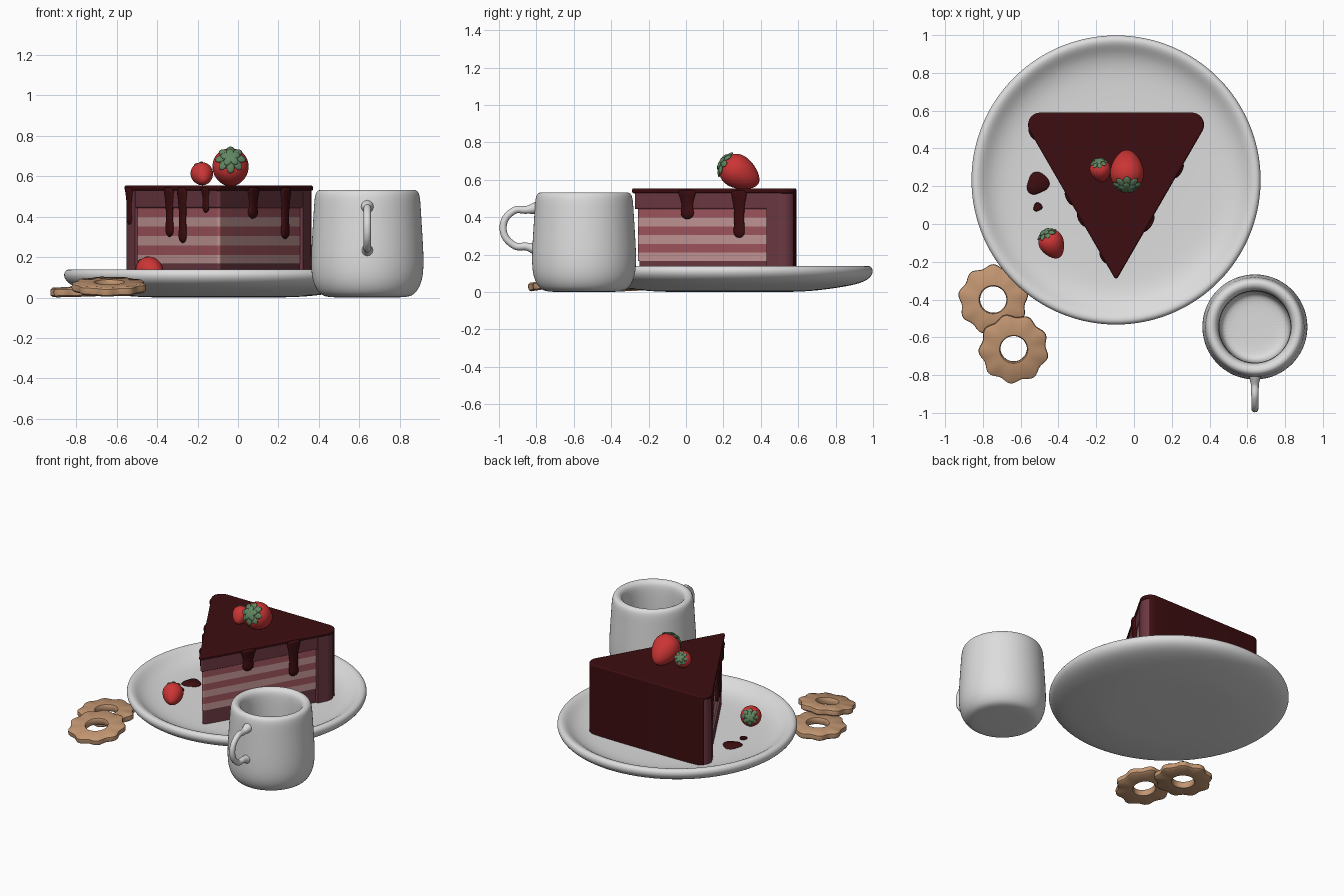
import bpy, bmesh, math
from mathutils import Vector, Matrix

if "Cube" in bpy.data.objects:
    bpy.data.objects.remove(bpy.data.objects["Cube"])

def mat(name, c):
    m = bpy.data.materials.new(name)
    m.diffuse_color = (*c, 1)
    m.use_nodes = True
    m.node_tree.nodes["Principled BSDF"].inputs["Base Color"].default_value = m.diffuse_color
    return m

WHITE = mat("white ceramic", (0.72, 0.72, 0.72))
CHOC = mat("dark chocolate", (0.045, 0.004, 0.005))
PLUM = mat("plum frosting", (0.15, 0.04, 0.055))
CREAM = mat("pale pink cream", (0.56, 0.31, 0.31))
SPONGE = mat("pink sponge", (0.36, 0.095, 0.115))
RED = mat("strawberry red", (0.6, 0.035, 0.035))
GREEN = mat("leaf green", (0.12, 0.24, 0.12))
BISCUIT = mat("biscuit", (0.55, 0.31, 0.17))

def finish(name, bm, material, matrix=Matrix(), angle=None, subsurf=0, bevel=0):
    bmesh.ops.remove_doubles(bm, verts=bm.verts, dist=1e-5)
    bmesh.ops.recalc_face_normals(bm, faces=bm.faces)
    me = bpy.data.meshes.new(name)
    bm.to_mesh(me)
    bm.free()
    me.materials.append(material)
    o = bpy.data.objects.new(name, me)
    bpy.context.collection.objects.link(o)
    o.matrix_world = matrix
    for p in me.polygons:
        p.use_smooth = True
    if bevel:
        b = o.modifiers.new("bevel", 'BEVEL')
        b.width, b.segments, b.limit_method, b.angle_limit = bevel, 3, 'ANGLE', 0.9
    if subsurf:
        s = o.modifiers.new("smooth", 'SUBSURF')
        s.levels = s.render_levels = subsurf
    if angle:
        bpy.ops.object.select_all(action='DESELECT')
        o.select_set(True)
        bpy.context.view_layer.objects.active = o
        bpy.ops.object.shade_smooth_by_angle(angle=math.radians(angle))
    return o

def lathe(profile, n=48, closed=False, mod=lambda a, r: r):
    """Spin (r, z) points round z; mod can wave the radius by angle."""
    bm = bmesh.new()
    rings = []
    for r, z in profile:
        ring = []
        for i in range(n):
            a = 2 * math.pi * i / n
            q = mod(a, r)
            ring.append(bm.verts.new((q * math.cos(a), q * math.sin(a), z)))
        rings.append(ring)
    pairs = list(zip(rings, rings[1:])) + ([(rings[-1], rings[0])] if closed else [])
    for A, B in pairs:
        for i in range(n):
            j = (i + 1) % n
            bm.faces.new((A[i], A[j], B[j], B[i]))
    return bm

# plate
plate = [(0, 0), (0.38, 0), (0.5, 0.012), (0.66, 0.035), (0.74, 0.062), (0.77, 0.1),
         (0.765, 0.13), (0.745, 0.143), (0.715, 0.135), (0.67, 0.098), (0.6, 0.073),
         (0.5, 0.065), (0.25, 0.065), (0, 0.065)]
CX = -0.095
finish("plate", lathe(plate, 64), WHITE, Matrix.Translation((CX, 0.233, 0)), subsurf=2)

# cup and handle
cup = [(0, 0), (0.19, 0), (0.235, 0.012), (0.27, 0.07), (0.281, 0.15), (0.276, 0.27),
       (0.266, 0.42), (0.262, 0.5), (0.25, 0.53), (0.225, 0.536), (0.2, 0.52), (0.189, 0.48),
       (0.189, 0.3), (0.189, 0.09), (0.16, 0.06), (0, 0.06)]
finish("cup", lathe(cup, 48), WHITE, Matrix.Translation((0.64, -0.545, 0)), subsurf=2)
cu = bpy.data.curves.new("cup_handle", 'CURVE')
cu.dimensions, cu.bevel_depth, cu.bevel_resolution = '3D', 0.019, 4
sp = cu.splines.new('BEZIER')
path = [(-0.80, 0.45, 1.7), (-0.85, 0.44, 1.1), (-0.92, 0.435, 1), (-0.978, 0.345, 1),
        (-0.92, 0.25, 1), (-0.85, 0.243, 1.1), (-0.80, 0.23, 1.7)]
sp.bezier_points.add(len(path) - 1)
for bp, (y, z, r) in zip(sp.bezier_points, path):
    bp.co, bp.radius = (0.64, y, z), r
    bp.handle_left_type = bp.handle_right_type = 'AUTO'
cu.materials.append(WHITE)
bpy.context.collection.objects.link(bpy.data.objects.new("cup_handle", cu))

# cake: rounded triangle outlines, optionally cut in y
TIP, BACK = -0.30, 0.59
def outline(inset, ymin=-9, ymax=9):
    t, b = TIP + 2 * inset, BACK - inset
    hw = (b - t) / math.sqrt(3)
    pts = []
    rb, rt = 0.065, 0.012
    for cx, cy, r, a0 in ((0, t + 2 * rt, rt, 210),
                          (hw - rb * math.sqrt(3), b - rb, rb, -30),
                          (-hw + rb * math.sqrt(3), b - rb, rb, 90)):
        for i in range(9):
            a = math.radians(a0 + 120 * i / 8)
            pts.append((CX + cx + r * math.cos(a), cy + r * math.sin(a)))
    for lim, s in ((ymin, 1), (ymax, -1)):
        out = []
        for p, q in zip(pts, pts[1:] + pts[:1]):
            dp, dq = s * (p[1] - lim), s * (q[1] - lim)
            if dp >= 0:
                out.append(p)
            if dp * dq < 0:
                k = dp / (dp - dq)
                out.append((p[0] + k * (q[0] - p[0]), lim))
        pts = out
    return pts

def wedge(name, material, inset, z0, z1, ymin=-9, ymax=9, bevel=0):
    bm = bmesh.new()
    f = bm.faces.new([bm.verts.new((x, y, z0)) for x, y in outline(inset, ymin, ymax)])
    ext = bmesh.ops.extrude_face_region(bm, geom=[f])
    bmesh.ops.translate(bm, vec=(0, 0, z1 - z0),
                        verts=[v for v in ext["geom"] if isinstance(v, bmesh.types.BMVert)])
    finish(name, bm, material, angle=35, bevel=bevel)

wedge("cake_body", PLUM, 0.02, 0.06, 0.50)
wedge("cake_back_frosting", PLUM, 0.005, 0.06, 0.54, ymin=0.43)
wedge("cake_top_frosting", PLUM, 0.007, 0.443, 0.54, bevel=0.008)
wedge("chocolate_back", CHOC, 0.0, 0.06, 0.54, ymin=0.572)
wedge("chocolate_top", CHOC, 0.0, 0.528, 0.555, bevel=0.009)
for i in range(6):
    z = 0.165 + i * 0.0465
    wedge(f"cake_layer_{i + 1}", SPONGE if i % 2 else CREAM, 0.016, z, z + 0.0465, ymax=0.44)

# chocolate drips down both cut sides: (x, lowest z, radius)
for k, (x, zb, r) in enumerate([(-0.345, 0.30, 0.034), (-0.28, 0.27, 0.034), (-0.165, 0.42, 0.03),
                                (0.08, 0.39, 0.042), (0.24, 0.29, 0.036), (-0.542, 0.36, 0.028)]):
    s = 1 if x > CX else -1
    d = abs(x - CX)
    h = 0.545 - zb
    prof = [(0, h), (r * 1.5, h), (r * 1.2, h * 0.85), (r * 0.85, h * 0.6), (r * 0.8, h * 0.35),
            (r, 0.035), (r * 0.85, 0.014), (r * 0.4, 0.002), (0, 0)]
    m = (Matrix.Translation((x - s * 0.006, TIP + 1.732 * d + 0.004, zb))
         @ Matrix.Rotation(math.radians(60 * s), 4, 'Z') @ Matrix.Diagonal((1, 0.45, 1, 1)))
    finish(f"chocolate_drip_{k + 1}", lathe(prof, 20), CHOC, m, subsurf=1)

# sauce spots on the plate
for k, (x, y, r) in enumerate([(-0.51, 0.215, 0.058), (-0.51, 0.09, 0.023)]):
    prof = [(0, 0), (r, 0), (r, 0.006), (r * 0.85, 0.014), (0, 0.016)]
    wave = lambda a, q: q * (1 + 0.1 * math.cos(3 * a + 0.6) + 0.06 * math.sin(2 * a))
    finish(f"sauce_spot_{k + 1}", lathe(prof, 32, mod=wave), CHOC,
           Matrix.Translation((x, y, 0.062)), angle=50)

# strawberries: local +z points to the leaves
def strawberry(name, centre, direction, R, L):
    m = Matrix.Translation(centre) @ Vector(direction).to_track_quat('Z', 'Y').to_matrix().to_4x4()
    prof = []
    for i in range(17):
        a = math.pi * i / 16
        prof.append((R * math.sin(a) * (1 + 0.25 * math.cos(a)) / 1.03, L / 2 * math.cos(a)))
    finish(name, lathe(prof, 32), RED, m)
    bm = bmesh.new()
    for count, rad, z, tilt, off in ((8, 0.56, 0.45, 28, 0), (5, 0.25, 0.53, 12, 0.4)):
        for i in range(count):
            a = 2 * math.pi * i / count + off
            lm = (Matrix.Rotation(a, 4, 'Z') @ Matrix.Translation((R * rad, 0, L * z))
                  @ Matrix.Rotation(math.radians(tilt), 4, 'Y')
                  @ Matrix.Diagonal((R * 0.32, R * 0.22, R * 0.09, 1)))
            bmesh.ops.create_uvsphere(bm, u_segments=12, v_segments=8, radius=1, matrix=lm)
    finish(name + "_leaves", bm, GREEN, m)

strawberry("large_strawberry", (-0.037, 0.29, 0.636), (0, -0.86, 0.5), 0.09, 0.225)
strawberry("small_strawberry", (-0.177, 0.28, 0.607), (-0.15, 0.8, 0.5), 0.056, 0.125)
strawberry("plate_strawberry", (-0.432, -0.11, 0.13), (-0.42, 0.8, 0.3), 0.067, 0.16)

# scalloped ring biscuits
ring = [(0.07, -0.016), (0.075, -0.023), (0.165, -0.023), (0.176, -0.015), (0.178, 0.0),
        (0.176, 0.015), (0.165, 0.023), (0.075, 0.023), (0.07, 0.016)]
scallop = lambda a, r: r + (0.009 * math.cos(9 * a) if r > 0.1 else 0)
for k, (loc, rx, ry, rz) in enumerate([((-0.745, -0.40, 0.031), 1, -2, 10),
                                       ((-0.637, -0.66, 0.054), 9, 0, 25)]):
    m = (Matrix.Translation(loc) @ Matrix.Rotation(math.radians(rx), 4, 'X')
         @ Matrix.Rotation(math.radians(ry), 4, 'Y') @ Matrix.Rotation(math.radians(rz), 4, 'Z'))
    finish(f"biscuit_{k + 1}", lathe(ring, 90, True, scallop), BISCUIT, m, angle=40)
